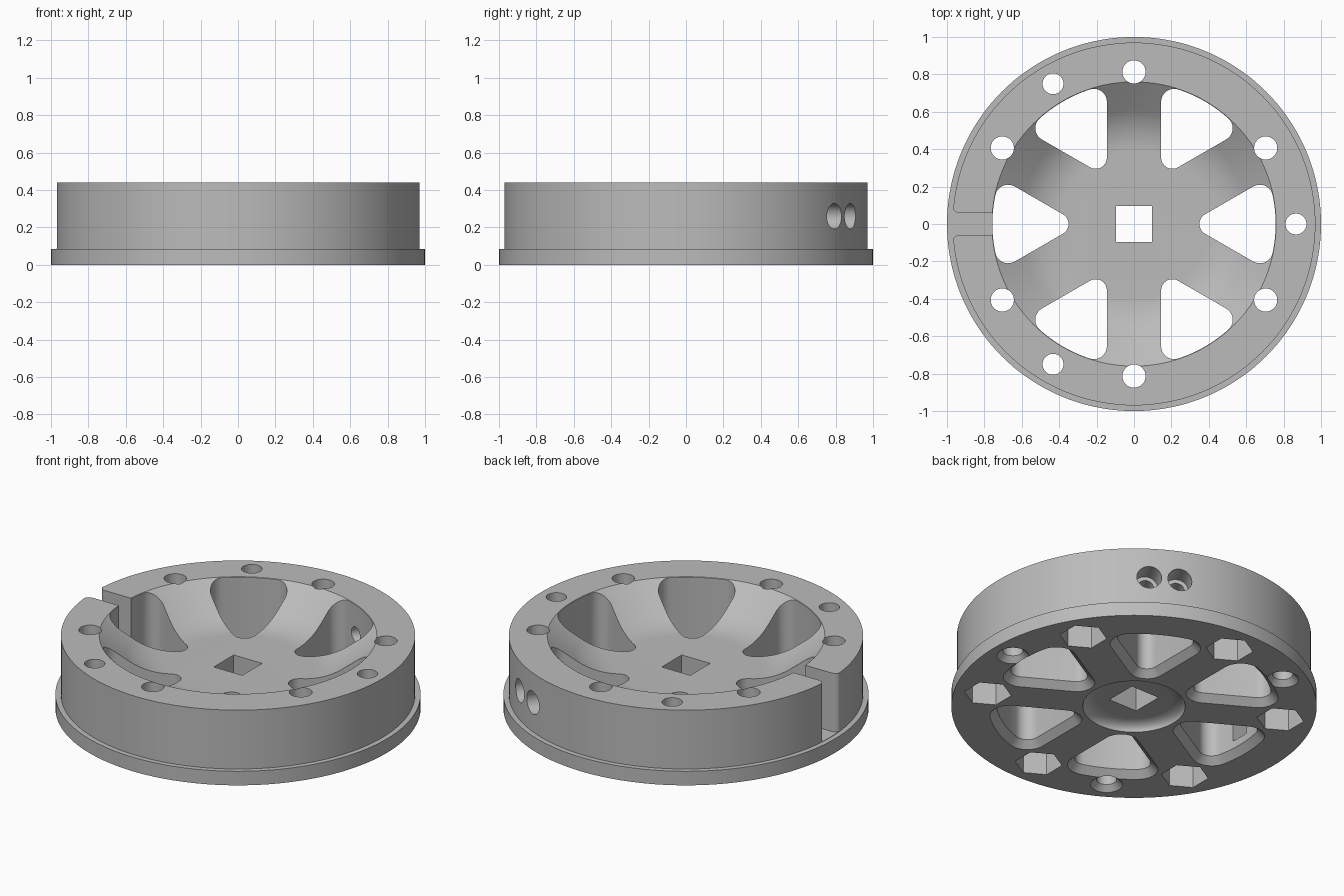
import bpy, bmesh
from math import sin, cos, pi, radians, sqrt, tan, atan2
from mathutils import Matrix

cube = bpy.data.objects.get("Cube")
if cube:
    bpy.data.objects.remove(cube, do_unlink=True)

HEIGHT, FLANGE, FLOOR = 0.44, 0.085, 0.26
RIM, SPOKE = 0.76, 0.145

metal = bpy.data.materials.new("plain_grey")
metal.use_nodes = True
metal.diffuse_color = (0.5, 0.5, 0.5, 1)
metal.node_tree.nodes["Principled BSDF"].inputs["Base Color"].default_value = (0.5, 0.5, 0.5, 1)


def circle(r, n, start=0.0):
    return [(r * cos(start + 2 * pi * i / n), r * sin(start + 2 * pi * i / n)) for i in range(n)]


def loft(name, sections, matrix=Matrix()):
    """Skin a stack of (outline, z) sections and cap both ends."""
    bm = bmesh.new()
    rings = [[bm.verts.new((x, y, z)) for x, y in outline] for outline, z in sections]
    for a, b in zip(rings, rings[1:]):
        for i in range(len(a)):
            j = (i + 1) % len(a)
            bm.faces.new((a[i], a[j], b[j], b[i]))
    bm.faces.new(rings[0][::-1])
    bm.faces.new(rings[-1])
    bm.transform(matrix)
    bmesh.ops.recalc_face_normals(bm, faces=bm.faces)
    mesh = bpy.data.meshes.new(name)
    bm.to_mesh(mesh)
    bm.free()
    mesh.materials.append(metal)
    obj = bpy.data.objects.new(name, mesh)
    bpy.context.collection.objects.link(obj)
    return obj


def lathe(name, profile, n=32, matrix=Matrix()):
    return loft(name, [(circle(r, n), z) for r, z in profile], matrix)


def cut(cutter):
    """Subtract a cutter from the hub and discard it."""
    bpy.context.view_layer.objects.active = hub
    mod = hub.modifiers.new("cut", "BOOLEAN")
    mod.operation, mod.solver, mod.object = "DIFFERENCE", "EXACT", cutter
    bpy.ops.object.modifier_apply(modifier=mod.name)
    bpy.data.objects.remove(cutter, do_unlink=True)


def turn(degrees):
    return Matrix.Rotation(radians(degrees), 4, "Z")


# Bowl: sloped wall blended into the flat floor by an arc
slope = radians(36)
corner = RIM - (HEIGHT - FLOOR) / tan(slope)
tangent = 0.12
arc_r = tangent / tan(slope / 2)
bowl = [(corner - tangent + arc_r * sin(slope * k / 10),
         FLOOR + arc_r * (1 - cos(slope * k / 10))) for k in range(10, -1, -1)]

# Rounded recess below the centre
recess = [(0.20 + 0.08 * sin(pi / 2 * k / 8), 0.05 * cos(pi / 2 * k / 8)) for k in range(9)]

# Flanged ring, bowl and floor in one turned body
hub = lathe("wheel_hub", recess + [(1, 0), (1, FLANGE), (0.97, FLANGE),
            (0.97, HEIGHT), (RIM, HEIGHT)] + bowl, 144)


def window(d):
    """Rounded wedge between two spokes, pointing along +x, grown by d."""
    s, outer, tip_r, out_r = SPOKE - d, 0.757 + d, 0.06 + d, 0.07 + d
    half = radians(30)
    pts = []

    def arc(cx, cy, r, a0, a1, n):
        for k in range(n + 1):
            a = a0 + (a1 - a0) * k / n
            pts.append((cx + r * cos(a), cy + r * sin(a)))

    # Outer corner centre, found along and across the spoke at 30 degrees
    across = s + out_r
    along = sqrt((outer - out_r) ** 2 - across ** 2)
    cx = along * cos(half) + across * sin(half)
    cy = along * sin(half) - across * cos(half)
    end = atan2(cy, cx)
    arc((s + tip_r) / sin(half), 0, tip_r, half + pi / 2, 3 * pi / 2 - half, 10)
    arc(cx, -cy, out_r, -half - pi / 2, -end, 10)
    arc(0, 0, outer, -end + 0.02, end - 0.02, 16)
    arc(cx, cy, out_r, end, half + pi / 2, 10)
    return pts


# Square drive hole
cut(loft("square_cutter", [(circle(0.095 * sqrt(2), 4, pi / 4), z) for z in (-0.1, 0.6)]))

for i in range(6):
    # Chamfered windows
    cut(loft("window_cutter", [(window(0.06), -0.02), (window(0), 0.04), (window(0), 0.6)],
             turn(60 * i)))
    # Bolt holes with hexagonal nut pockets
    place = turn(60 * i + 30) @ Matrix.Translation((0.813, 0, 0))
    cut(lathe("nut_cutter", [(0.13, -0.1), (0.13, 0.2)], 6, place))
    cut(lathe("bolt_cutter", [(0.062, 0.1), (0.062, 0.6)], 32, place))

# Countersunk screw holes
for i in range(3):
    place = turn(120 * i) @ Matrix.Translation((0.866, 0, 0))
    cut(lathe("screw_cutter", [(0.108, -0.02), (0.056, 0.032), (0.056, 0.6)], 32, place))

# Pair of stepped clamp holes through the side wall
for side in (-0.085, 0.085):
    place = turn(60) @ Matrix.Translation((0, side, 0.26)) @ Matrix.Rotation(pi / 2, 4, "Y")
    cut(lathe("clamp_cutter", [(0.045, 0.6), (0.045, 0.85), (0.068, 0.85), (0.068, 1.1)],
              32, place))

# Slot through the wall with rounded outer corners
w, r = 0.0575, 0.04
edge = [(-0.6, w)] + [(-0.93 - r * sin(pi / 2 * k / 8), w + r * (1 - cos(pi / 2 * k / 8)))
                      for k in range(9)] + [(-1.1, w + r)]
outline = edge + [(x, -y) for x, y in reversed(edge)]
cut(loft("slot_cutter", [(outline, FLANGE + 0.002), (outline, 0.6)]))

# Smooth curved walls, keep edges sharp
bpy.ops.object.select_all(action="DESELECT")
hub.select_set(True)
bpy.context.view_layer.objects.active = hub
bpy.ops.object.shade_smooth_by_angle(angle=radians(25))
